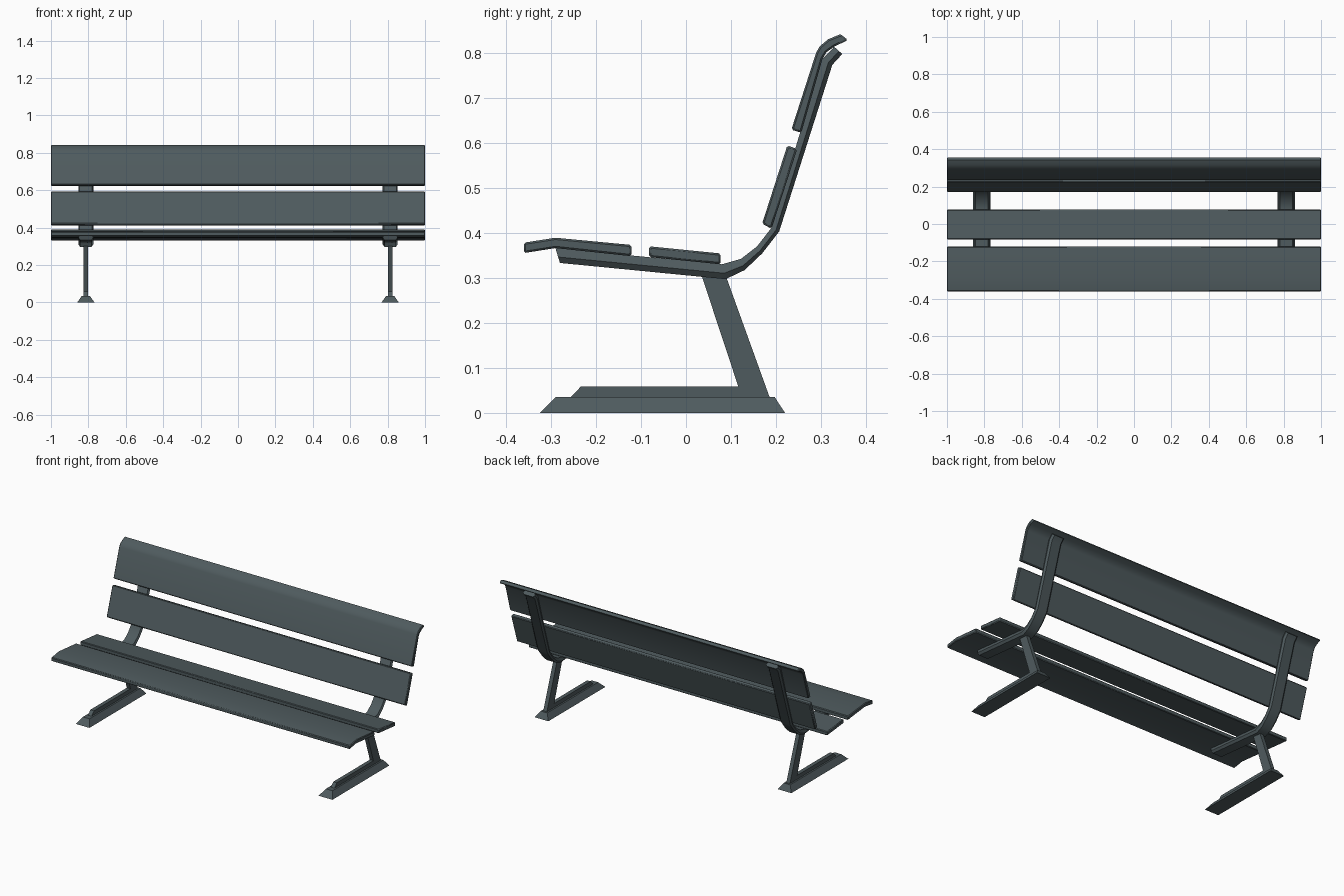
import bpy, bmesh, math

if "Cube" in bpy.data.objects:
    bpy.data.objects.remove(bpy.data.objects["Cube"])

mat = bpy.data.materials.new("slate grey paint")
mat.diffuse_color = (0.078, 0.104, 0.112, 1)
mat.use_nodes = True
mat.node_tree.nodes["Principled BSDF"].inputs["Base Color"].default_value = mat.diffuse_color


def finish(name, bm, bevel=0.0):
    bmesh.ops.recalc_face_normals(bm, faces=bm.faces)
    me = bpy.data.meshes.new(name)
    bm.to_mesh(me)
    bm.free()
    me.materials.append(mat)
    ob = bpy.data.objects.new(name, me)
    bpy.context.collection.objects.link(ob)
    if bevel:
        m = ob.modifiers.new("edge", 'BEVEL')
        m.width = bevel
        m.segments = 1
        m.limit_method = 'ANGLE'
        m.angle_limit = math.radians(60)
    bpy.ops.object.select_all(action='DESELECT')
    ob.select_set(True)
    bpy.context.view_layer.objects.active = ob
    bpy.ops.object.shade_smooth_by_angle(angle=math.radians(32))
    return ob


def loft(name, rings, bevel=0.0):
    """Skin a list of equal closed rings and cap both ends."""
    bm = bmesh.new()
    rv = [[bm.verts.new(p) for p in r] for r in rings]
    n = len(rv[0])
    for a, b in zip(rv, rv[1:]):
        for i in range(n):
            j = (i + 1) % n
            bm.faces.new((a[i], a[j], b[j], b[i]))
    bm.faces.new(rv[0])
    bm.faces.new(rv[-1])
    return finish(name, bm, bevel)


def extrude(name, profile, x0, x1, bevel=0.0):
    return loft(name, [[(x, y, z) for y, z in profile] for x in (x0, x1)], bevel)


# Slats, as side profiles running the full length
slats = {
    "seat_front_slat": [(-.36, .378), (-.29, .389), (-.121, .373), (-.121, .348),
                        (-.29, .366), (-.36, .355)],
    "seat_rear_slat": [(-.082, .370), (.077, .354), (.077, .330), (-.082, .346)],
    "back_lower_slat": [(.169, .420), (.225, .594), (.247, .586), (.190, .409)],
    "back_upper_slat": [(.234, .629), (.289, .80), (.297, .814), (.316, .830), (.343, .841),
                        (.36, .828), (.330, .814), (.312, .801), (.303, .786), (.256, .622)],
}
for name, prof in slats.items():
    extrude(name, prof, -1, 1, 0.004)

# Inner and outer line of the curved bracket
inner = [(-.29, .366), (.08, .330), (.122, .342), (.158, .370), (.189, .410),
         (.303, .786), (.329, .813)]
outer = [(-.28, .333), (.088, .297), (.130, .317), (.169, .354), (.207, .403),
         (.325, .773), (.347, .797)]

for side, cx in (("left", -.8135), ("right", .8135)):
    # Seat and back bracket with chamfered section
    rings = []
    for (yi, zi), (yo, zo) in zip(inner, outer):
        ym, zm = yi + (yo - yi) * .6, zi + (zo - zi) * .6
        rings.append([(cx - .034, yi, zi), (cx + .034, yi, zi), (cx + .04, ym, zm),
                      (cx + .03, yo, zo), (cx - .03, yo, zo), (cx - .04, ym, zm)])
    loft(side + "_bracket", rings)
    # Leaning leg with ridge along the foot
    extrude(side + "_leg", [(.035, .304), (.09, .300), (.186, .034), (-.257, .034),
                            (-.233, .059), (.116, .059)], cx - .012, cx + .012)
    # Tapered foot
    foot = [[(cx - w, a, z), (cx + w, a, z), (cx + w, b, z), (cx - w, b, z)]
            for w, a, b, z in ((.046, -.325, .22, 0), (.022, -.29, .197, .035))]
    loft(side + "_foot", foot)
